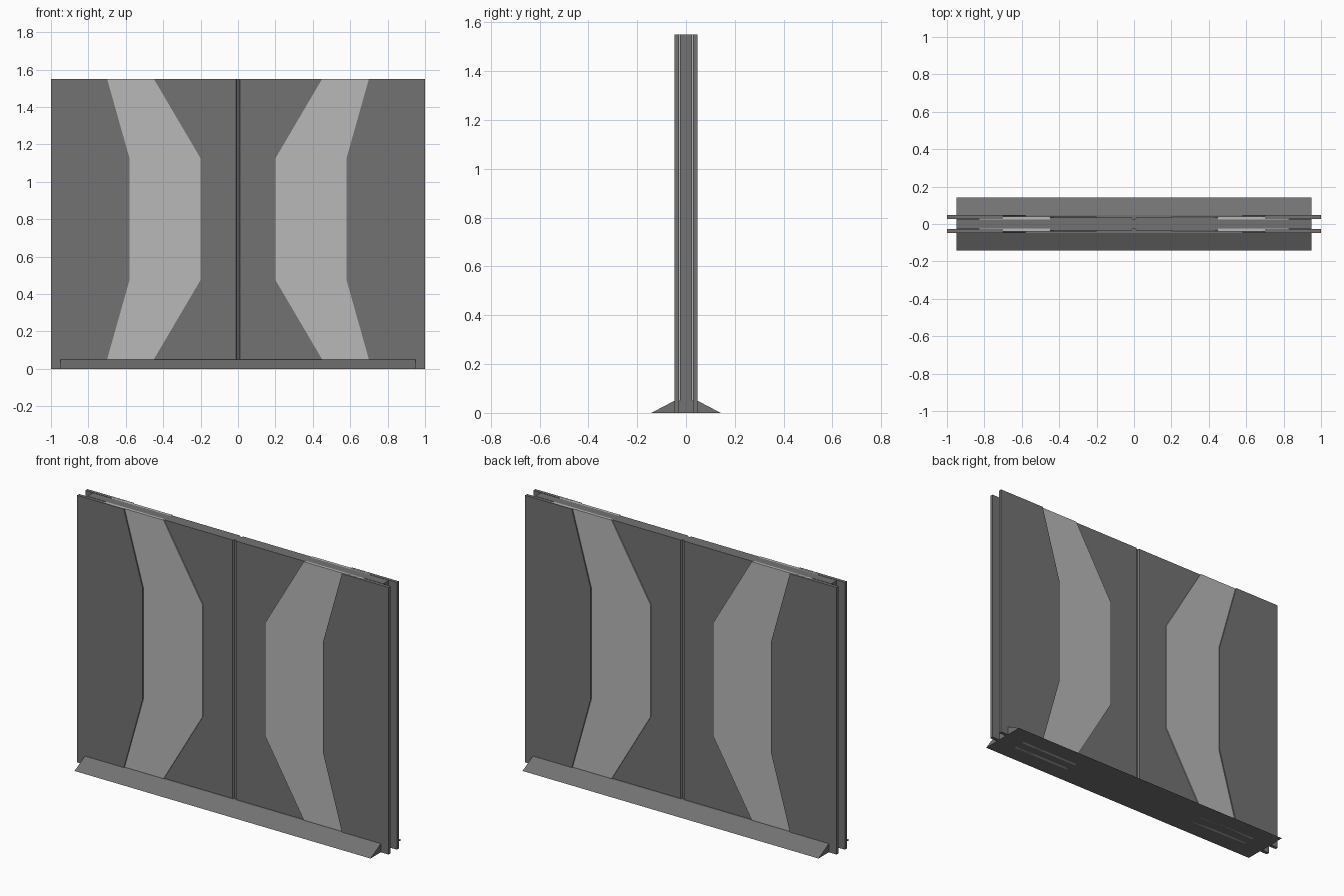
import bpy, bmesh

if "Cube" in bpy.data.objects:
    bpy.data.objects.remove(bpy.data.objects["Cube"])

H = 1.55          # door height
SKIRT = 0.05      # height of the sill ramps


def material(name, v):
    m = bpy.data.materials.new(name)
    m.diffuse_color = (v, v, v, 1)
    m.use_nodes = True
    m.node_tree.nodes["Principled BSDF"].inputs["Base Color"].default_value = m.diffuse_color
    return m


dark = material("dark_grey", 0.17)
light = material("light_grey", 0.48)


def prism(name, pts, vec, mat):
    """Extrude a closed 3D outline along vec into a solid."""
    bm = bmesh.new()
    face = bm.faces.new([bm.verts.new(p) for p in pts])
    out = bmesh.ops.extrude_face_region(bm, geom=[face])
    moved = [g for g in out["geom"] if isinstance(g, bmesh.types.BMVert)]
    bmesh.ops.translate(bm, verts=moved, vec=vec)
    bmesh.ops.recalc_face_normals(bm, faces=bm.faces)
    mesh = bpy.data.meshes.new(name)
    bm.to_mesh(mesh)
    bm.free()
    mesh.materials.append(mat)
    ob = bpy.data.objects.new(name, mesh)
    bpy.context.collection.objects.link(ob)
    return ob


def slab(name, outline, y0, y1, mat):
    """Plate with an xz outline between two depths."""
    return prism(name, [(x, y0, z) for x, z in outline], (0, y1 - y0, 0), mat)


def mirrored(ob, x=True, y=True):
    m = ob.modifiers.new("mirror", 'MIRROR')
    m.use_axis = (x, y, False)
    m.use_clip = False
    return ob


def waist(edge, mid):
    """Bent edge, top to bottom: edge at the ends, mid at the waist."""
    return [(edge, H), (mid, 1.125), (mid, 0.475), (edge, SKIRT), (edge, 0)]


# Outer panels standing proudest, one per quarter
mirrored(slab("outer_panel", [(1, 0), (1, H)] + waist(0.70, 0.58),
              -0.047, -0.028, dark))

# Light bent strips tucked behind the outer panels
mirrored(slab("bent_strip", [(0.83, 0), (0.83, H)] + waist(0.45, 0.20),
              -0.040, -0.025, light))

# Centre leaves with a chamfer that makes the V groove at the seam
leaf = [(0, -0.018), (0.012, -0.034), (0.46, -0.034), (0.46, -0.018)]
mirrored(prism("centre_leaf", [(x, y, 0) for x, y in leaf], (0, 0, H), dark))

# Core between the two faces
slab("door_core", [(-0.95, 0), (0.95, 0), (0.95, H), (-0.95, H)],
     -0.025, 0.025, dark)

# Sloped sill running along both sides of the foot
sill = [(-0.142, 0), (-0.047, SKIRT), (0.047, SKIRT), (0.142, 0)]
prism("floor_sill", [(-0.95, y, z) for y, z in sill], (1.90, 0, 0), dark)
